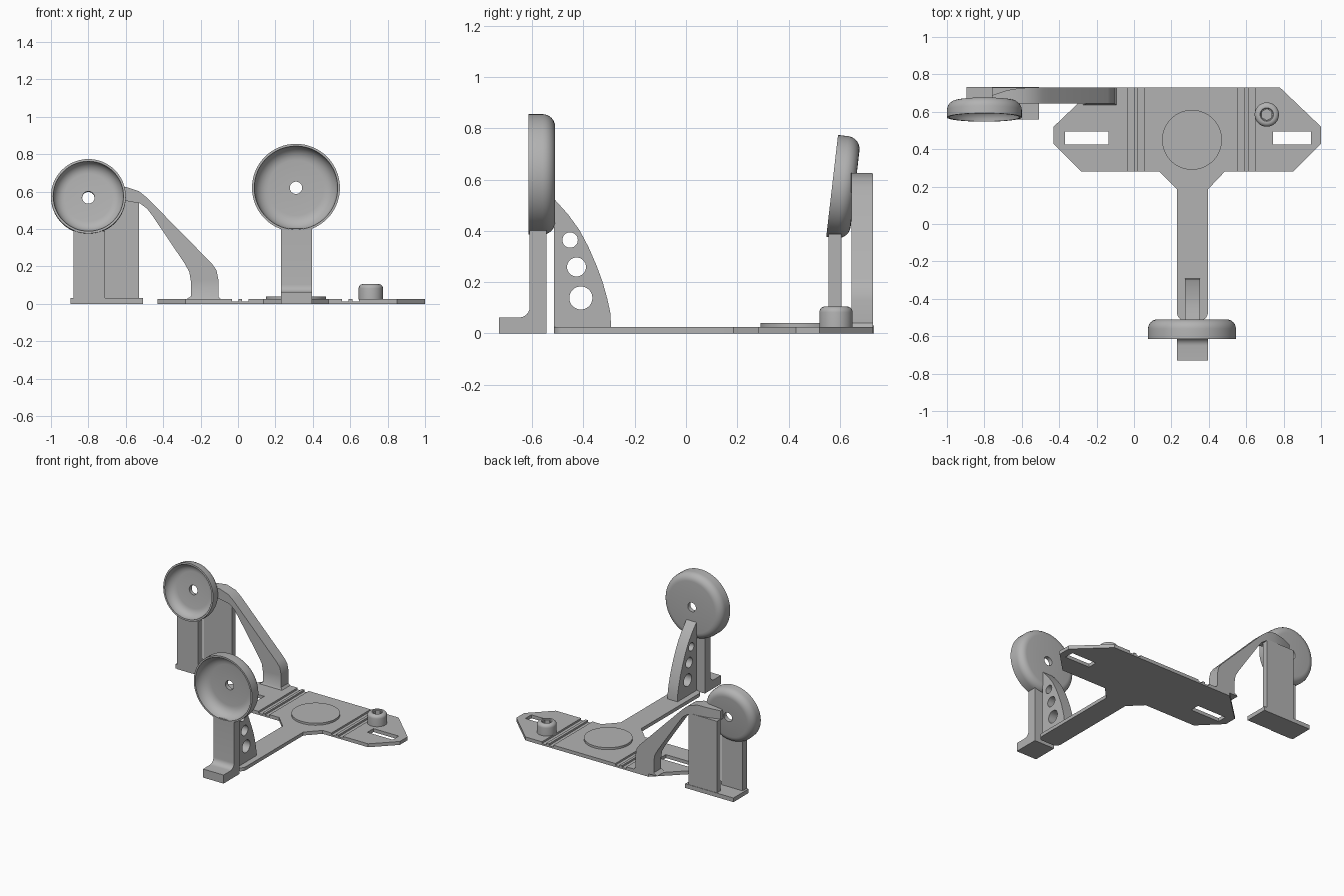
import bpy, bmesh, math
from mathutils import Matrix, Vector

old = bpy.data.objects.get("Cube")
if old:
    bpy.data.objects.remove(old, do_unlink=True)

GREY = (0.45, 0.45, 0.45, 1)
mat = bpy.data.materials.new("plain grey")
mat.use_nodes = True
mat.diffuse_color = GREY
mat.node_tree.nodes["Principled BSDF"].inputs["Base Color"].default_value = GREY
parts = []


def finish(bm, name, matrix=None):
    bmesh.ops.recalc_face_normals(bm, faces=bm.faces)
    if matrix:
        bm.transform(matrix)
    mesh = bpy.data.meshes.new(name)
    bm.to_mesh(mesh)
    bm.free()
    mesh.materials.append(mat)
    obj = bpy.data.objects.new(name, mesh)
    bpy.context.collection.objects.link(obj)
    parts.append(obj)
    return obj


def box(name, x, y, z):
    bm = bmesh.new()
    bmesh.ops.create_cube(bm, size=1)
    for v in bm.verts:
        v.co = [r[0] if c < 0 else r[1] for c, r in zip(v.co, (x, y, z))]
    return finish(bm, name)


def loft(name, rings):
    """Join equal rings of points into a closed solid."""
    bm = bmesh.new()
    loops = [[bm.verts.new(p) for p in ring] for ring in rings]
    n = len(loops[0])
    for a, b in zip(loops, loops[1:]):
        for i in range(n):
            bm.faces.new((a[i], a[(i + 1) % n], b[(i + 1) % n], b[i]))
    bm.faces.new(loops[0])
    bm.faces.new(loops[-1])
    return finish(bm, name)


def arc(cx, cy, r, start, end, steps=6):
    angles = [math.radians(start + (end - start) * i / steps) for i in range(steps + 1)]
    return [(cx + r * math.cos(a), cy + r * math.sin(a)) for a in angles]


def side_profile(name, points, x0, x1):
    return loft(name, [[(x, y, z) for y, z in points] for x in (x0, x1)])


def lathe(name, profile, matrix, closed=False, steps=64):
    """Spin (radius, height) points round z."""
    bm = bmesh.new()
    verts = [bm.verts.new((r, 0, h)) for r, h in profile]
    edges = [bm.edges.new(p) for p in zip(verts, verts[1:])]
    if closed:
        edges.append(bm.edges.new((verts[-1], verts[0])))
    bmesh.ops.spin(bm, geom=verts + edges, cent=(0, 0, 0), axis=(0, 0, 1),
                   angle=math.tau, steps=steps)
    bmesh.ops.remove_doubles(bm, verts=bm.verts, dist=1e-5)
    return finish(bm, name, matrix)


def cylinder(name, radius, depth, matrix, sides=32):
    bm = bmesh.new()
    bmesh.ops.create_cone(bm, cap_ends=True, segments=sides, radius1=radius,
                          radius2=radius, depth=depth)
    return finish(bm, name, matrix)


def cut(obj, cutters):
    for cutter in cutters:
        mod = obj.modifiers.new("cut", "BOOLEAN")
        mod.operation, mod.solver, mod.object = "DIFFERENCE", "EXACT", cutter
    bpy.context.view_layer.update()
    mesh = bpy.data.meshes.new_from_object(obj.evaluated_get(bpy.context.evaluated_depsgraph_get()))
    obj.modifiers.clear()
    obj.data = mesh
    for cutter in cutters:
        parts.remove(cutter)
        bpy.data.objects.remove(cutter, do_unlink=True)


# Base plate with its forward arm
outline = [(-0.43, 0.52), (-0.43, 0.43), (-0.28, 0.28), (0.135, 0.28), (0.23, 0.185)]
outline += arc(0.27, -0.475, 0.04, 180, 270) + arc(0.355, -0.475, 0.04, 270, 360)
outline += [(0.395, 0.185), (0.485, 0.28), (0.85, 0.28), (1, 0.43), (1, 0.52),
            (0.78, 0.73), (-0.21, 0.73)]
base = loft("base_plate", [[(x, y, z) for x, y in outline] for z in (0, 0.025)])
cutters = [box("slot_cutter", x, (0.425, 0.495), (-1, 1))
           for x in ((-0.37, -0.135), (0.743, 0.946))]
cutters += [box("groove_cutter", (x, x + 0.035), (0, 1), (0.012, 1))
            for x in (-0.032, 0.022, 0.556, 0.612)]
cut(base, cutters)

# Raised disc
cylinder("raised_disc", 0.16, 0.016, Matrix.Translation((0.31, 0.45, 0.032)), 64)

# Socket knob
at_knob = Matrix.Translation((0.71, 0.585, 0.024))
knob = lathe("socket_knob", [(0, 0), (0.065, 0)] + arc(0.042, 0.058, 0.023, 0, 90)
             + [(0.036, 0.081), (0.032, 0.076), (0, 0.076)], at_knob, steps=48)
cut(knob, [cylinder("socket_cutter", 0.03, 0.08, at_knob @ Matrix.Translation((0, 0, 0.08)), 6)])

# Curved rib with three holes at the end of the arm
rib = side_profile("arm_rib", [(-0.515, 0.02), (-0.292, 0.02), (-0.295, 0.08), (-0.307, 0.135),
                               (-0.325, 0.2), (-0.35, 0.267), (-0.38, 0.336), (-0.415, 0.402),
                               (-0.46, 0.464), (-0.515, 0.525)], 0.273, 0.353)
turn = Matrix.Rotation(math.pi / 2, 4, "Y")
cut(rib, [cylinder("hole_cutter", r, 1, Matrix.Translation((0.31, y, z)) @ turn)
          for y, z, r in ((-0.452, 0.364, 0.03), (-0.427, 0.259, 0.037), (-0.41, 0.138, 0.045))])

# Front stand
side_profile("front_stand", [(-0.73, 0), (-0.545, 0), (-0.545, 0.402), (-0.61, 0.402)]
             + arc(-0.65, 0.102, 0.04, 0, -90) + [(-0.73, 0.062)], 0.23, 0.395)


# Round cups, open to the front, with a centre hole
def cup(name, radius, depth, place, tilt):
    hole, wall, bend = 0.033, 0.03, 0.05
    profile = [(radius, 0)] + arc(radius - bend, depth - bend, bend, 0, 90)
    profile += [(hole, depth), (hole, depth - wall)]
    inner = depth - wall
    profile += [(radius - 0.012 - inner + inner * math.cos(a), inner * math.sin(a))
                for a in [math.radians(90 - 15 * i) for i in range(7)]]
    spin = Matrix.Rotation(-math.pi / 2 - math.radians(tilt), 4, "X")
    lathe(name, profile, Matrix.Translation(place) @ spin, closed=True)


cup("front_cup", 0.235, 0.105, (0.31, -0.615, 0.62), 0)
cup("rear_cup", 0.2, 0.09, (-0.8, 0.57, 0.575), 6.6)

# Rear stand
box("rear_foot", (-0.895, -0.507), (0.56, 0.733), (0, 0.03))
box("rear_post", (-0.88, -0.71), (0.556, 0.607), (0, 0.388))
box("rear_panel", (-0.76, -0.53), (0.69, 0.73), (0.03, 0.55))

# Arched beam: outer point, inner point, front and back depth
sections = [((-0.09, 0.022), (-0.28, 0.022), 0.635, 0.73),
            ((-0.105, 0.04), (-0.252, 0.04), 0.645, 0.73),
            ((-0.105, 0.13), (-0.252, 0.12), 0.645, 0.73),
            ((-0.115, 0.18), (-0.26, 0.17), 0.645, 0.73),
            ((-0.14, 0.215), (-0.285, 0.215), 0.645, 0.73),
            ((-0.45, 0.53), (-0.45, 0.46), 0.645, 0.73),
            ((-0.49, 0.57), (-0.485, 0.508), 0.645, 0.73),
            ((-0.53, 0.602), (-0.525, 0.537), 0.645, 0.73),
            ((-0.6, 0.625), (-0.6, 0.55), 0.645, 0.728),
            ((-0.68, 0.62), (-0.68, 0.545), 0.64, 0.715),
            ((-0.76, 0.61), (-0.76, 0.545), 0.635, 0.688)]
loft("arched_beam", [[(o[0], f, o[1]), (o[0], b, o[1]), (i[0], b, i[1]), (i[0], f, i[1])]
                     for o, i, f, b in sections])

# Smooth the curves, keep the edges sharp
bpy.ops.object.select_all(action="DESELECT")
for obj in parts:
    obj.select_set(True)
bpy.context.view_layer.objects.active = parts[0]
bpy.ops.object.shade_smooth_by_angle(angle=math.radians(30))
